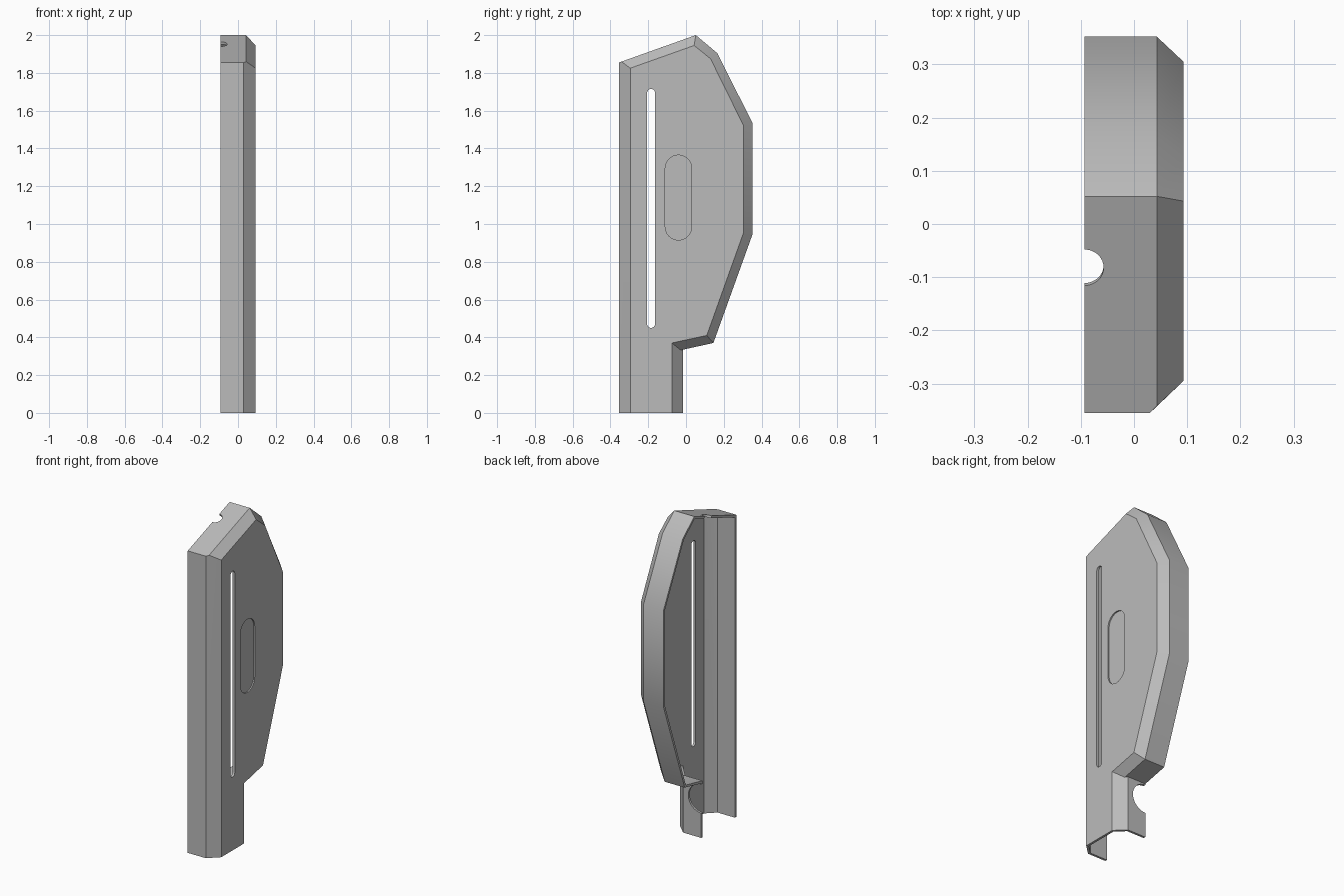
import bpy, bmesh, math
from mathutils import Vector

if "Cube" in bpy.data.objects:
    bpy.data.objects.remove(bpy.data.objects["Cube"])

OPEN_X, FACE_X = -0.093, 0.093
WALL = 0.014
LEG, BODY = 0.03, 0.043      # where the bevel starts on the straight and sloped walls

# Side profile: wall corner (y, z), face corner (y, z), bevel start
profile = [
    ((-0.355, 0.0), (-0.295, 0.0), LEG),
    ((-0.355, 1.855), (-0.295, 1.825), LEG),
    ((0.052, 2.0), (0.043, 1.945), BODY),
    ((0.165, 1.905), (0.13, 1.875), BODY),
    ((0.352, 1.535), (0.305, 1.52), BODY),
    ((0.352, 0.945), (0.305, 0.955), BODY),
    ((0.145, 0.37), (0.11, 0.41), BODY),
    ((-0.015, 0.335), (-0.075, 0.37), LEG),
    ((-0.015, 0.0), (-0.075, 0.0), LEG),
]

grey = bpy.data.materials.new("plain_grey")
grey.use_nodes = True
colour = (0.5, 0.5, 0.5, 1)
grey.diffuse_color = colour
grey.node_tree.nodes["Principled BSDF"].inputs["Base Color"].default_value = colour


def finish(bm, name):
    mesh = bpy.data.meshes.new(name)
    bm.to_mesh(mesh)
    bm.free()
    obj = bpy.data.objects.new(name, mesh)
    bpy.context.collection.objects.link(obj)
    mesh.materials.append(grey)
    return obj


def apply(obj, mod):
    bpy.context.view_layer.objects.active = obj
    bpy.ops.object.modifier_apply(modifier=mod.name)


def cut(obj, outline, depth):
    """Subtract a prism: outline points swept along depth."""
    bm = bmesh.new()
    base = bm.faces.new([bm.verts.new(p) for p in outline])
    top = bmesh.ops.extrude_face_region(bm, geom=[base])["geom"]
    bmesh.ops.translate(bm, vec=depth, verts=[v for v in top if isinstance(v, bmesh.types.BMVert)])
    bmesh.ops.recalc_face_normals(bm, faces=bm.faces)
    cutter = finish(bm, "cutter")
    cutter.hide_render = True
    mod = obj.modifiers.new("cut", "BOOLEAN")
    mod.operation, mod.solver, mod.object = "DIFFERENCE", "EXACT", cutter
    apply(obj, mod)
    bpy.data.objects.remove(cutter)


def capsule(x, y, low, high, r, steps=12):
    """Upright rounded slot outline in the side plane."""
    points = []
    for centre, start in ((high - r, 0), (low + r, math.pi)):
        for i in range(steps + 1):
            a = start + math.pi * i / steps
            points.append((x, y + r * math.cos(a), centre + r * math.sin(a)))
    return points


def circle(centre, u, v, r, steps=32):
    turns = [math.tau * i / steps for i in range(steps)]
    return [centre + r * (u * math.cos(a) + v * math.sin(a)) for a in turns]


# Bevelled cover surface, open at the bottom and on the inner side
bm = bmesh.new()
rim, face, arrive, depart = [], [], [], []
for (y, z), (fy, fz), x in profile:
    rim.append(bm.verts.new((OPEN_X, y, z)))
    face.append(bm.verts.new((FACE_X, fy, fz)))
    corner = bm.verts.new((x, y, z))
    arrive.append(corner)
    depart.append(corner)

# Mitre the two corners where bevels of different width meet
gap = BODY - LEG
depart[1] = bm.verts.new((BODY, -0.355 + gap, 1.855 + gap * 0.356))
arrive[7] = bm.verts.new((BODY, -0.015 - gap, 0.335 - gap * 0.219))

for i in range(len(profile) - 1):
    j = i + 1
    wall = [rim[i]]
    if arrive[i].co.x < depart[i].co.x:
        wall.append(arrive[i])
    wall += [depart[i], arrive[j]]
    if depart[j].co.x < arrive[j].co.x:
        wall.append(depart[j])
    bm.faces.new(wall + [rim[j]])
    bm.faces.new((depart[i], face[i], face[j], arrive[j]))
    if arrive[i] != depart[i]:
        bm.faces.new((arrive[i], face[i], depart[i]))
bm.faces.new(list(reversed(face)))
cover = finish(bm, "cover_shell")

# Sheet thickness
solid = cover.modifiers.new("thickness", "SOLIDIFY")
solid.thickness = WALL
solid.offset = -1
solid.use_even_offset = True
apply(cover, solid)

# Long through slot and shallow oval grip recess
cut(cover, capsule(0.03, -0.185, 0.45, 1.715, 0.021), Vector((0.1, 0, 0)))
cut(cover, capsule(FACE_X - 0.008, -0.04, 0.915, 1.365, 0.07), Vector((0.1, 0, 0)))

# Half-round notch in the sloped top wall
X = Vector((1, 0, 0))
slope = Vector((0, 0.407, 0.145)).normalized()
normal = X.cross(slope)
cut(cover, circle(Vector((OPEN_X, -0.082, 1.953)) - normal * 0.05, X, slope, 0.036), normal * 0.1)

# Half-round notch in the back wall of the leg
cut(cover, circle(Vector((OPEN_X, -0.06, 0.24)), X, Vector((0, 0, 1)), 0.088), Vector((0, 0.1, 0)))

# Smooth the gently turning back wall, keep the bevels crisp
bpy.ops.object.select_all(action="DESELECT")
cover.select_set(True)
bpy.context.view_layer.objects.active = cover
bpy.ops.object.shade_smooth_by_angle(angle=math.radians(30))
